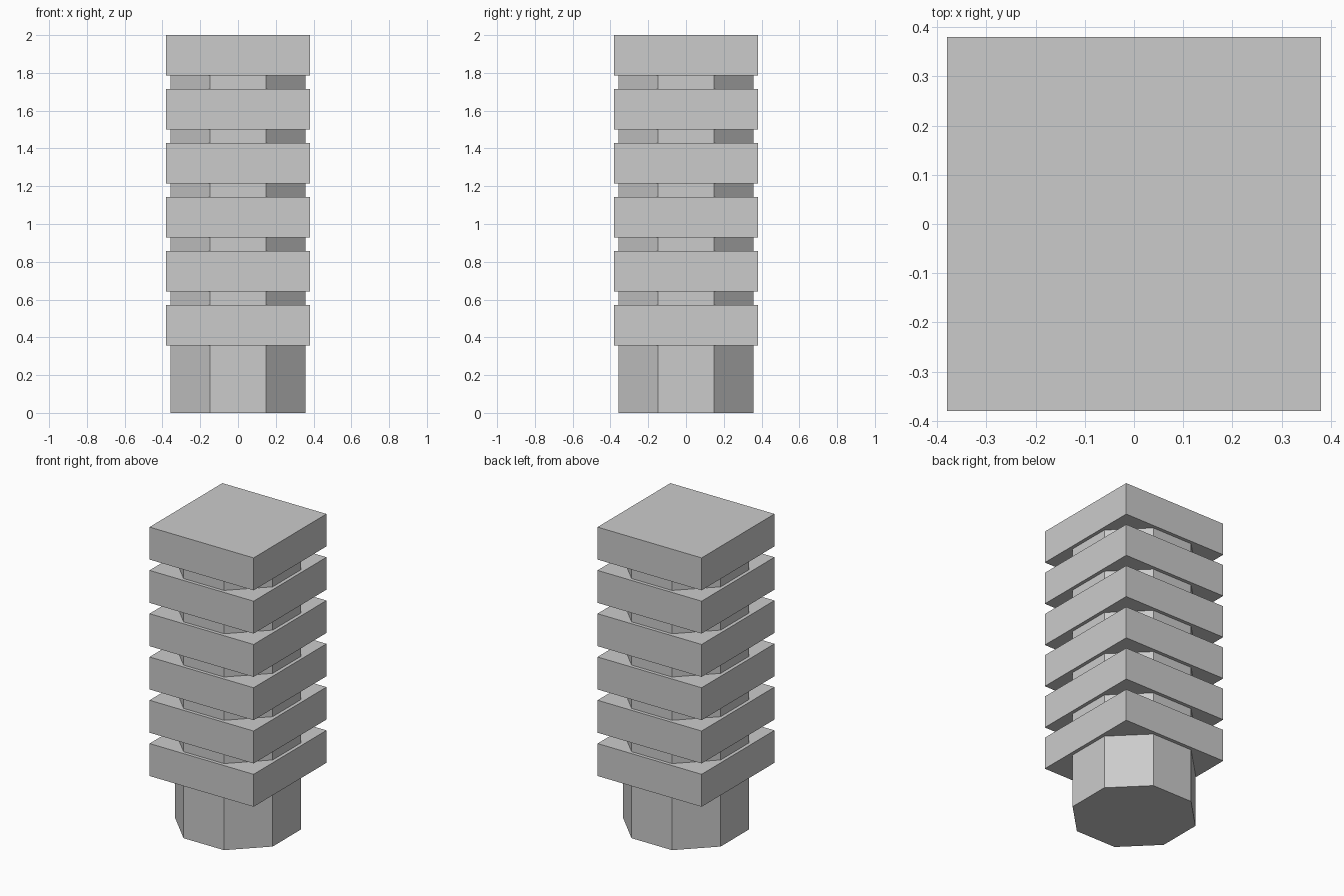
import bpy
import math

if "Cube" in bpy.data.objects:
    bpy.data.objects.remove(bpy.data.objects["Cube"])

PITCH = 2 / 7              # spacing between plates
PLATE_H = 0.75 * PITCH     # plate thickness
PLATE_W = 0.76
BASE_Z = 1.25 * PITCH      # underside of the lowest plate
CORE_FLAT = 0.357          # centre to flat of the octagon
CORE_TOP = 2 - PLATE_H / 2

# Octagonal core, flats facing the axes, ending inside the top plate
bpy.ops.mesh.primitive_cylinder_add(
    vertices=8, radius=CORE_FLAT / math.cos(math.pi / 8), depth=CORE_TOP,
    location=(0, 0, CORE_TOP / 2), rotation=(0, 0, math.pi / 8))
bpy.context.object.name = "octagonal_core"

# Stack of square plates
for i in range(6):
    z = BASE_Z + i * PITCH + PLATE_H / 2
    bpy.ops.mesh.primitive_cube_add(size=1, location=(0, 0, z))
    plate = bpy.context.object
    plate.name = f"square_plate_{i + 1}"
    plate.scale = (PLATE_W, PLATE_W, PLATE_H)
